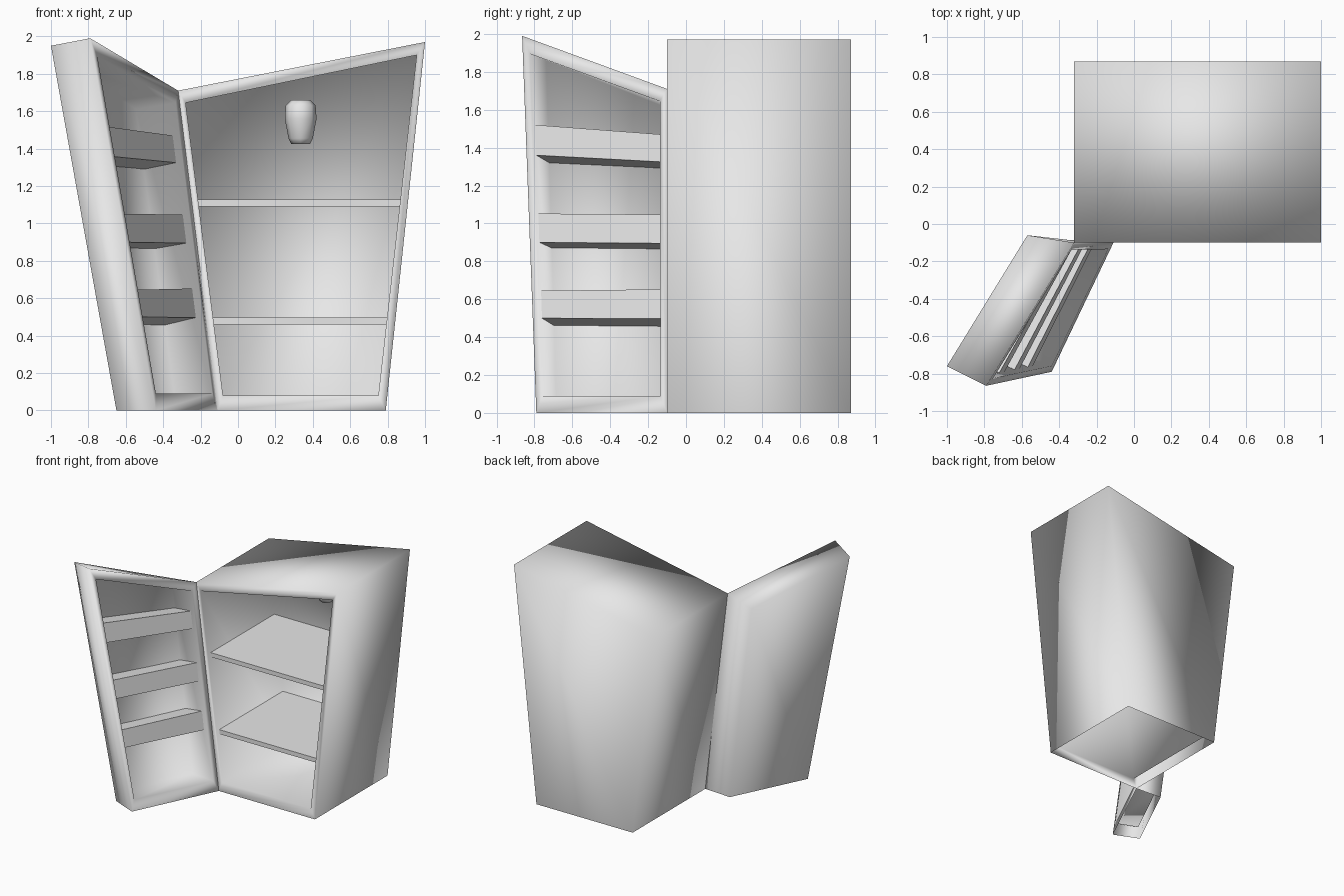
import bpy
import bmesh
from mathutils import Vector

cube = bpy.data.objects.get("Cube")
if cube:
    bpy.data.objects.remove(cube)

grey = bpy.data.materials.new("light_grey")
grey.use_nodes = True
grey.diffuse_color = (0.8, 0.8, 0.8, 1)
grey.node_tree.nodes["Principled BSDF"].inputs["Base Color"].default_value = (0.8, 0.8, 0.8, 1)


def finish(name, bm, smooth=True):
    bmesh.ops.recalc_face_normals(bm, faces=bm.faces)
    mesh = bpy.data.meshes.new(name)
    bm.to_mesh(mesh)
    bm.free()
    mesh.materials.append(grey)
    for p in mesh.polygons:
        p.use_smooth = smooth
    obj = bpy.data.objects.new(name, mesh)
    bpy.context.collection.objects.link(obj)
    return obj


def loft(name, loops, cap_start, cap_end, skip=(), smooth=True):
    """Join four-cornered loops in order; skip lists (section, side) left open."""
    bm = bmesh.new()
    rings = [[bm.verts.new(p) for p in loop] for loop in loops]
    for s, (a, b) in enumerate(zip(rings, rings[1:])):
        for i in range(len(a)):
            if (s, i) not in skip:
                j = (i + 1) % len(a)
                bm.faces.new((a[i], a[j], b[j], b[i]))
    if cap_start:
        bm.faces.new(rings[0])
    if cap_end:
        bm.faces.new(rings[-1])
    return finish(name, bm, smooth)


# Cabinet: back, outer sides, front rim, then the hollow; underside left open
FRONT, BACK, INNER_BACK = -0.10, 0.87, 0.79
outer = [(-0.11, 0), (0.79, 0), (1.0, 1.97), (-0.32, 1.71)]
inner = [(-0.08, 0.08), (0.75, 0.08), (0.955, 1.90), (-0.28, 1.645)]


def at_depth(profile, y):
    return [(x, y, z) for x, z in profile]


loft("cabinet", [at_depth(outer, BACK), at_depth(outer, FRONT),
                 at_depth(inner, FRONT), at_depth(inner, INNER_BACK)],
     True, True, skip={(0, 0)})


# Cabinet shelves, fitted between the leaning inner walls
def wall_x(low, high, z):
    (x0, z0), (x1, z1) = low, high
    return x0 + (x1 - x0) * (z - z0) / (z1 - z0)


for name, low, high in (("lower_shelf", 0.46, 0.497), ("upper_shelf", 1.09, 1.127)):
    section = [(wall_x(inner[0], inner[3], low), low), (wall_x(inner[1], inner[2], low), low),
               (wall_x(inner[1], inner[2], high), high), (wall_x(inner[0], inner[3], high), high)]
    loft(name, [at_depth(section, -0.06), at_depth(section, INNER_BACK)], True, True, smooth=False)

# Lamp on the back wall: a lathed eight-sided bulb
bm = bmesh.new()
lamp_rings = []
for z, r in ((1.425, 0.05), (1.455, 0.065), (1.56, 0.085), (1.63, 0.08), (1.66, 0.05)):
    ring = bmesh.ops.create_circle(bm, segments=8, radius=r)["verts"]
    for v in ring:
        v.co += Vector((0.335, 0.70, z))
    lamp_rings.append(ring)
for a, b in zip(lamp_rings, lamp_rings[1:]):
    for i in range(8):
        j = (i + 1) % 8
        bm.faces.new((a[i], a[j], b[j], b[i]))
bm.faces.new(lamp_rings[0])
bm.faces.new(lamp_rings[-1])
finish("lamp", bm)

# Open door: corner columns (bottom, top) at hinge and free edge, inside and outside
hinge_in = (Vector((-0.11, -0.10, 0)), Vector((-0.32, -0.10, 1.71)))
free_in = (Vector((-0.44, -0.79, 0)), Vector((-0.79, -0.865, 1.99)))
hinge_out = (Vector((-0.35, -0.085, 0)), Vector((-0.57, -0.06, 1.66)))
free_out = (Vector((-0.65, -0.70, 0)), Vector((-1.0, -0.76, 1.95)))


def door_point(u, d, z):
    """Point in the door: u from hinge to free edge, d from inside to outside, at height z."""
    low, high = (hinge_in[k].lerp(free_in[k], u).lerp(hinge_out[k].lerp(free_out[k], u), d)
                 for k in (0, 1))
    return low.lerp(high, (z - low.z) / (high.z - low.z))


def door_opening(d):
    drop = 0.04 * d
    return [door_point(0.95, d, 0.09), door_point(0.05, d, 0.09),
            door_point(0.05, d, 1.645 - drop), door_point(0.95, d, 1.895 - drop)]


loft("door", [[free_out[0], hinge_out[0], hinge_out[1], free_out[1]],
              [free_in[0], hinge_in[0], hinge_in[1], free_in[1]],
              door_opening(0), door_opening(0.85)],
     True, True, skip={(0, 0)})

# Door bins: heights as (free edge, hinge) for top, front lower edge and back lower edge
bins = {"upper_bin": ((1.52, 1.47), (1.36, 1.325), (1.32, 1.29)),
        "middle_bin": ((1.052, 1.047), (0.90, 0.895), (0.87, 0.865)),
        "lower_bin": ((0.645, 0.652), (0.50, 0.497), (0.46, 0.457))}
for name, (top, front, back) in bins.items():
    ends = []
    for k, u in enumerate((0.95, 0.05)):
        ends.append([door_point(u, 0.15, front[k]), door_point(u, 0.15, top[k]),
                     door_point(u, 0.85, top[k] - 0.03), door_point(u, 0.85, back[k])])
    loft(name, ends, True, True, smooth=False)
